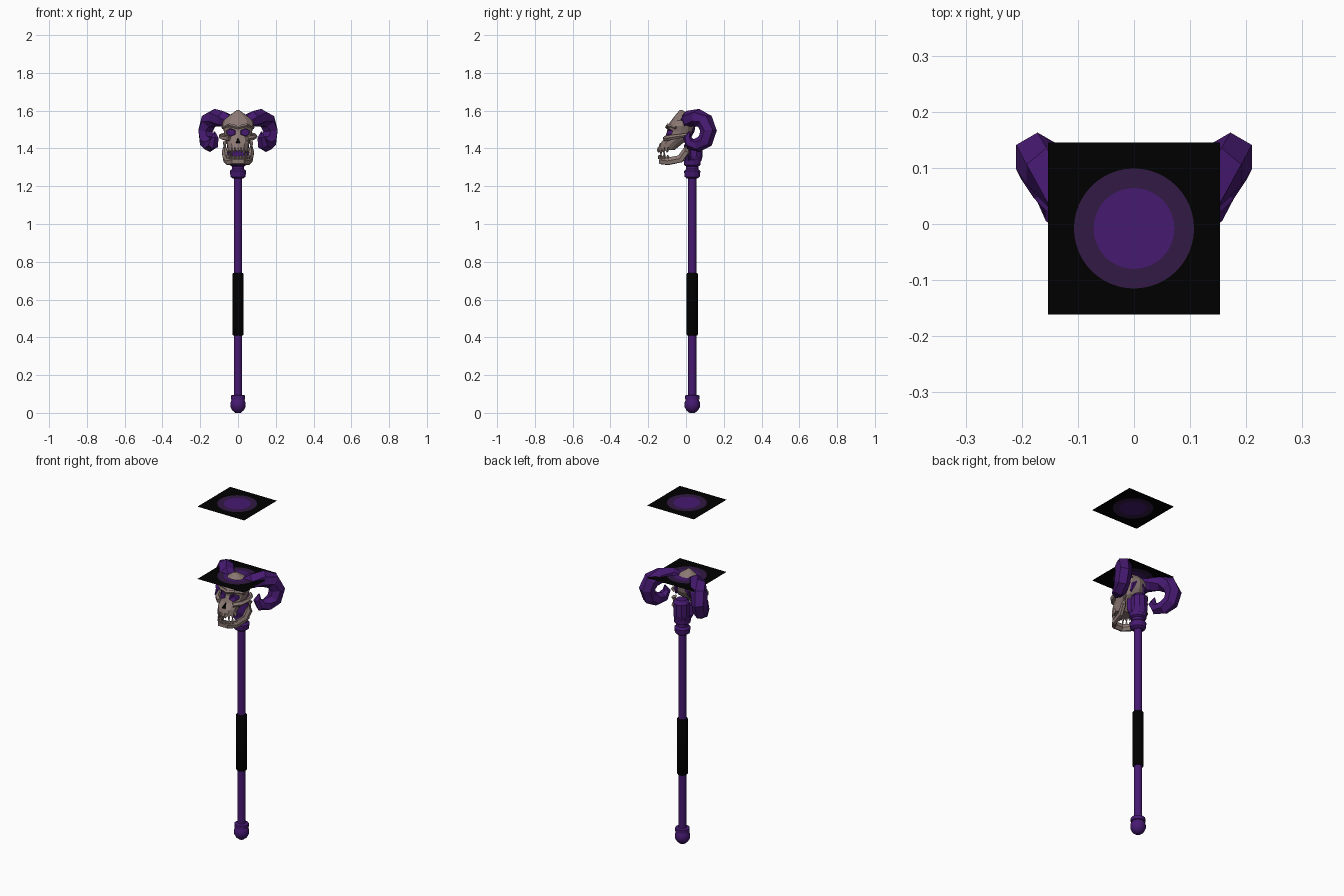
import bpy, bmesh, math
from mathutils import Vector

if "Cube" in bpy.data.objects:
    bpy.data.objects.remove(bpy.data.objects["Cube"])


def mat(name, c):
    m = bpy.data.materials.new(name)
    m.diffuse_color = (*c, 1)
    m.use_nodes = True
    m.node_tree.nodes["Principled BSDF"].inputs["Base Color"].default_value = m.diffuse_color
    return m


PURPLE = mat("purple", (0.062, 0.010, 0.165))
DUSK = mat("dusky purple", (0.031, 0.010, 0.056))
BLACK = mat("black", (0.0, 0.0, 0.0))
BONE = mat("bone", (0.26, 0.19, 0.172))
SY = 0.033  # shaft centre in y


def finish(name, bm, *mats):
    bmesh.ops.recalc_face_normals(bm, faces=bm.faces[:])
    me = bpy.data.meshes.new(name)
    bm.to_mesh(me)
    bm.free()
    for m in mats:
        me.materials.append(m)
    ob = bpy.data.objects.new(name, me)
    bpy.context.collection.objects.link(ob)
    return ob


def skin(name, rings, *mats):
    """Bridge equal-length rings of points and cap both ends."""
    bm = bmesh.new()
    vs = [[bm.verts.new(p) for p in r] for r in rings]
    n = len(vs[0])
    for a, b in zip(vs, vs[1:]):
        for i in range(n):
            j = (i + 1) % n
            bm.faces.new((a[i], a[j], b[j], b[i]))
    bm.faces.new(vs[0])
    bm.faces.new(vs[-1])
    return finish(name, bm, *mats)


def lathe(name, prof, m, n=8, cy=SY, smooth=False):
    ob = skin(name, [[(r * math.cos(math.tau * (i + .5) / n),
                       cy + r * math.sin(math.tau * (i + .5) / n), z)
                      for i in range(n)] for z, r in prof], m)
    if smooth:
        bpy.context.view_layer.objects.active = ob
        bpy.ops.object.select_all(action='DESELECT')
        ob.select_set(True)
        bpy.ops.object.shade_smooth_by_angle(angle=math.radians(40))
    return ob


def sweep(name, pts, m, n=6, ref=(0, 0, 1), flat=1.0):
    """Tube along (x, y, z, radius) points; flat scales it along ref."""
    P = [Vector(p[:3]) for p in pts]
    rings = []
    for i, p in enumerate(P):
        t = (P[min(i + 1, len(P) - 1)] - P[max(i - 1, 0)]).normalized()
        s = t.cross(Vector(ref)).normalized()
        u = s.cross(t)
        rings.append([p + pts[i][3] * (s * math.cos(math.tau * k / n)
                      + u * flat * math.sin(math.tau * k / n)) for k in range(n)])
    return skin(name, rings, m)


def mirror_x(pts, s):
    return [(s * p[0], *p[1:]) for p in pts]


# Shaft, grip, pommel and collar
lathe("shaft", [(0.08, .022), (1.27, .022)], PURPLE, 14, SY, True)
lathe("grip", [(0.41, .026), (0.415, .03), (0.735, .03), (0.74, .026)], BLACK, 14, SY, True)
lathe("pommel", [(0, .014), (.012, .03), (.032, .041), (.055, .041), (.07, .034),
                 (.072, .039), (.092, .039), (.096, .025)], PURPLE, 14, SY, True)
lathe("collar", [(1.24, .027), (1.25, .041), (1.28, .045), (1.29, .034), (1.305, .034),
                 (1.312, .045), (1.338, .047), (1.345, .03)], PURPLE, 12)
lathe("neck_post", [(1.33, .038), (1.36, .046), (1.43, .046), (1.45, .03)], PURPLE, 10, .042)

# Skull: stacked sections of height, front, back, half width
SECTIONS = [(1.392, -.15, -.06, .05), (1.425, -.14, -.02, .06), (1.455, -.114, .025, .07),
            (1.49, -.1, .045, .075), (1.52, -.098, .05, .084), (1.548, -.078, .046, .08),
            (1.572, -.06, .03, .05), (1.603, -.034, -.02, .006)]
rings = []
for z, f, b, w in SECTIONS:
    ring = []
    for i in range(12):
        a = math.tau * i / 12
        c, s = math.cos(a), math.sin(a)
        ring.append((w * math.copysign(abs(s) ** .8, s), (f + b) / 2 - (b - f) / 2 * c, z))
    rings.append(ring)
skull = skin("skull", rings, BONE, PURPLE, BLACK)


def cutter(center, size, sides, index):
    """Tapered prism facing front, used to hollow a socket."""
    x, y, z = center
    loops = []
    for dy, k in ((-.06, 1.1), (.022, .85)):
        loops.append([(x + size[0] * k * math.cos(math.tau * i / sides + math.pi / 2), y + dy,
                       z + size[1] * k * math.sin(math.tau * i / sides + math.pi / 2))
                      for i in range(sides)])
    ob = skin("socket_cutter", loops, BONE, PURPLE, BLACK)
    for p in ob.data.polygons:
        p.material_index = index
    ob.hide_render = True
    return ob


cutters = [cutter((s * .038, -.09, 1.485), (.029, .022), 6, 1) for s in (-1, 1)]
cutters.append(cutter((0, -.115, 1.438), (.014, .02), 3, 2))
for c in cutters:
    md = skull.modifiers.new("socket", 'BOOLEAN')
    md.operation, md.object, md.solver = 'DIFFERENCE', c, 'EXACT'
dg = bpy.context.evaluated_depsgraph_get()
carved = bpy.data.meshes.new_from_object(skull.evaluated_get(dg))
skull.modifiers.clear()
skull.data = carved
for c in cutters:
    bpy.data.objects.remove(c)

# Brow, lower jaw and purple throat seen through the mouth
sweep("brow", [(-.082, -.055, 1.51, .008), (-.045, -.096, 1.523, .01), (0, -.1, 1.512, .01),
               (.045, -.096, 1.523, .01), (.082, -.055, 1.51, .008)], BONE, 5)
side = [(.07, .012, 1.435, .011), (.072, .0, 1.385, .014), (.066, -.03, 1.345, .014),
        (.052, -.095, 1.332, .014), (.026, -.13, 1.336, .014)]
sweep("lower_jaw", mirror_x(side, -1) + side[::-1], BONE, 6, (0, .35, 1), 1.6)
sweep("throat", [(0, .012, 1.33, .04), (0, .012, 1.36, .058), (0, .012, 1.42, .058)],
      PURPLE, 8, (0, 1, 0), .4)

# Upper and lower teeth along the arch
for k in range(-4, 5):
    a = k * math.radians(19)
    x, y = .054 * math.sin(a), -.083 - .06 * math.cos(a)
    sweep("upper_tooth", [(x, y, 1.405, .0085), (x, y - .002, 1.388, .008),
                          (x, y - .003, 1.362 if abs(k) == 2 else 1.378, .002)],
          BONE, 4, (0, 1, 0))
    sweep("lower_tooth", [(x, y + .004, 1.345, .0085), (x, y + .001, 1.356, .0075),
                          (x, y, 1.384 if abs(k) == 3 else 1.366, .002)], BONE, 4, (0, 1, 0))

HORN = [(.035, -.005, 1.54, .034), (.08, .015, 1.557, .044), (.124, .062, 1.563, .047),
        (.156, .1, 1.543, .046), (.172, .119, 1.493, .044), (.166, .102, 1.44, .042),
        (.148, .062, 1.418, .038), (.132, .022, 1.424, .031), (.122, .006, 1.458, .022),
        (.125, .02, 1.49, .003)]
CHEEK = [(.045, -.112, 1.452, .014), (.078, -.08, 1.457, .014), (.092, -.04, 1.464, .012),
         (.086, .0, 1.47, .011), (.066, .02, 1.475, .01)]
for s in (-1, 1):
    sweep("horn", mirror_x(HORN, s), PURPLE, 6, (1, 0, 0))
    sweep("cheekbone", mirror_x(CHEEK, s), BONE, 5)
    # purple patch on the back of the skull
    sweep("back_patch", mirror_x([(.02, .046, 1.525, .004), (.038, .038, 1.5, .014),
                                  (.045, .028, 1.465, .006)], s), PURPLE, 5, (0, 1, 0), .6)


# Two flat glow sheets: square with a ring and a disc
def sheet(name, z, n=48):
    bm = bmesh.new()
    loops = []
    for r in (None, .107, .072):
        loop = []
        for i in range(n):
            a = math.tau * i / n
            c, s = math.cos(a), math.sin(a)
            k = r or .153 / max(abs(c), abs(s))
            loop.append(bm.verts.new((k * c, -.008 + k * s, z)))
        loops.append(loop)
    for idx in (0, 1):
        a, b = loops[idx], loops[idx + 1]
        for i in range(n):
            j = (i + 1) % n
            bm.faces.new((a[i], a[j], b[j], b[i])).material_index = idx
    bm.faces.new(loops[2]).material_index = 2
    ob = finish(name, bm, BLACK, DUSK, PURPLE)
    if ob.data.polygons[0].normal.z < 0:
        ob.data.flip_normals()


sheet("upper_glow_sheet", 2.0)
sheet("lower_glow_sheet", 1.572)
